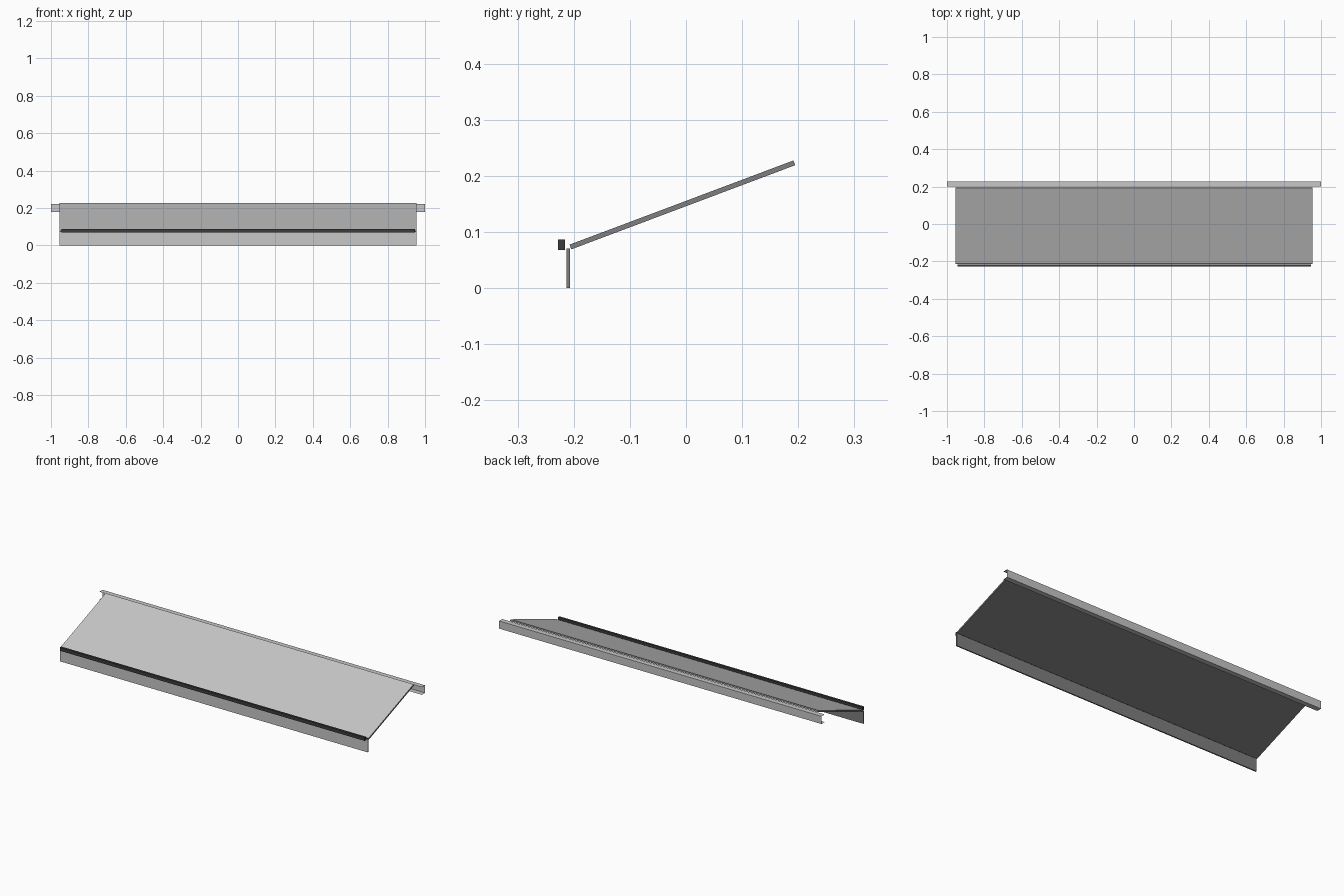
import bpy, bmesh
from math import atan2, hypot
from mathutils import Matrix, Vector

cube = bpy.data.objects.get("Cube")
if cube:
    bpy.data.objects.remove(cube, do_unlink=True)


def material(name, color):
    m = bpy.data.materials.new(name)
    m.use_nodes = True
    m.diffuse_color = color
    m.node_tree.nodes["Principled BSDF"].inputs["Base Color"].default_value = color
    return m


def finish(name, bm, mats):
    mesh = bpy.data.meshes.new(name)
    bm.to_mesh(mesh)
    bm.free()
    for mat in mats:
        mesh.materials.append(mat)
    obj = bpy.data.objects.new(name, mesh)
    bpy.context.collection.objects.link(obj)
    return obj


def box(name, center, size, mats, tilt=0, show_side=None):
    """Box; with show_side, only the face turned that way keeps the first colour."""
    bm = bmesh.new()
    bmesh.ops.create_cube(bm, size=1)
    bm.transform(Matrix.Translation(center) @ Matrix.Rotation(tilt, 4, "X")
                 @ Matrix.Diagonal((*size, 1)))
    bm.normal_update()
    if show_side:
        for face in bm.faces:
            face.material_index = 0 if face.normal.dot(Vector(show_side)) > 0.7 else 1
    return finish(name, bm, mats)


def channel(name, profile, half_length, mats):
    """Open sheet profile in (y, z), swept along x."""
    bm = bmesh.new()
    ends = [[bm.verts.new((x, y, z)) for y, z in profile]
            for x in (-half_length, half_length)]
    for i in range(len(profile) - 1):
        bm.faces.new((ends[0][i], ends[0][i + 1], ends[1][i + 1], ends[1][i]))
    bmesh.ops.recalc_face_normals(bm, faces=bm.faces)
    return finish(name, bm, mats)


light = material("light grey finish", (0.57, 0.57, 0.57, 1))
core = material("mid grey core", (0.21, 0.21, 0.21, 1))
dark = material("dark rubber", (0.045, 0.045, 0.045, 1))

# Sloping panel, finished on top only
y0, z0, y1, z1 = -0.206, 0.073, 0.193, 0.223
box("sloping_panel", (0, (y0 + y1) / 2, (z0 + z1) / 2),
    (1.91, hypot(y1 - y0, z1 - z0), 0.009), (light, core),
    atan2(z1 - z0, y1 - y0), (0, 0, 1))

# Upright plate, finished in front only, and the dark strip ahead of it
box("front_plate", (0, -0.2098, 0.035), (1.91, 0.007, 0.07), (light, core),
    show_side=(0, -1, 0))
box("front_strip", (0, -0.222, 0.077), (1.89, 0.0125, 0.019), (dark,))

# Thin sheet rail along the back, open towards the front
channel("back_rail", [(0.2, 0.177), (0.228, 0.177), (0.228, 0.22), (0.2, 0.22)],
        1.0, (light,))
